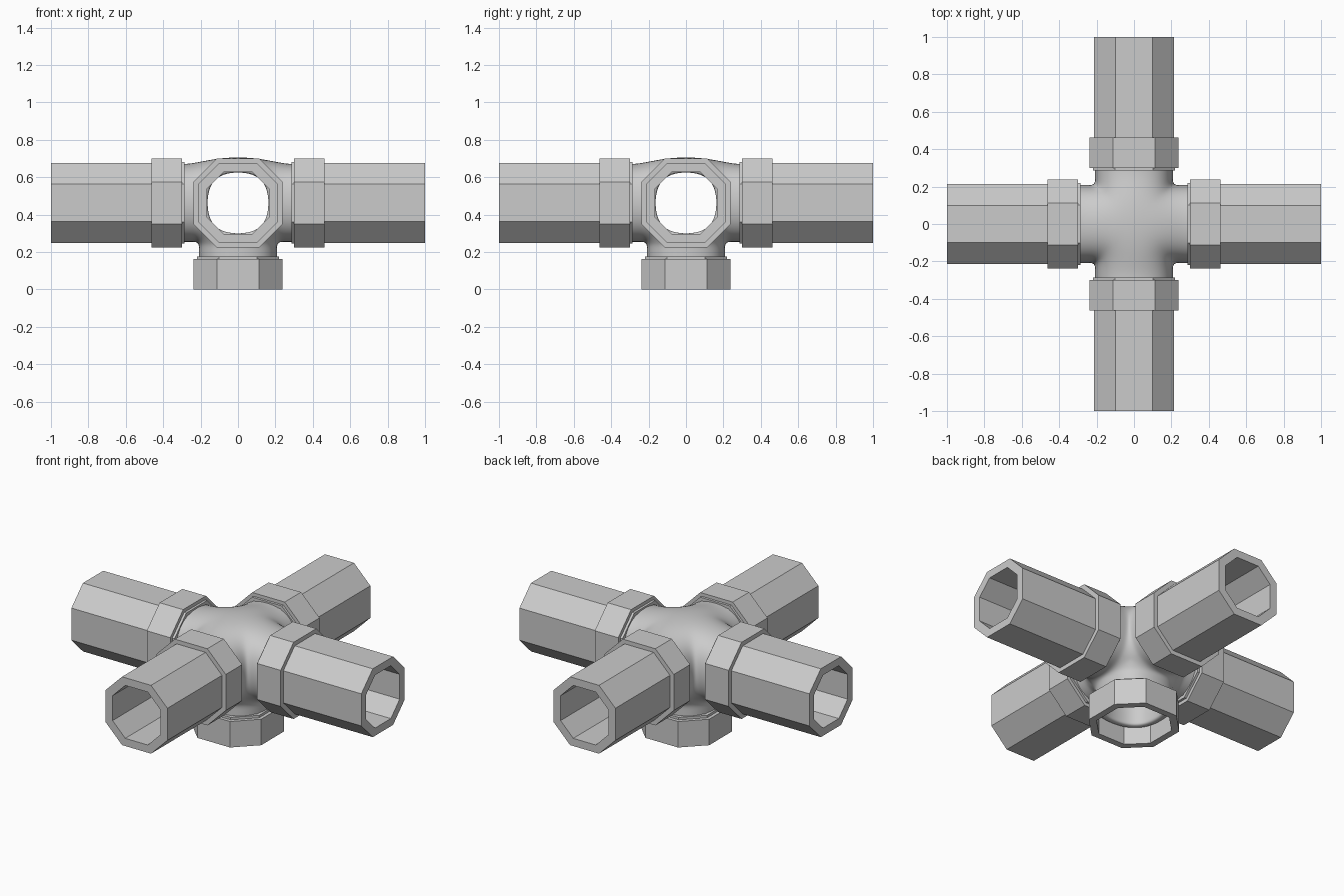
import bpy, bmesh
from mathutils import Vector

if "Cube" in bpy.data.objects:
    bpy.data.objects.remove(bpy.data.objects["Cube"])

CENTRE = Vector((0, 0, 0.462))
FLAT = 0.47          # half side length of the octagon relative to its half width
ARMS = {"right": Vector((1, 0, 0)), "left": Vector((-1, 0, 0)),
        "back": Vector((0, 1, 0)), "front": Vector((0, -1, 0)),
        "bottom": Vector((0, 0, -1))}


def octagon(r, f=FLAT):
    b = r * f
    return [(r, -b), (r, b), (b, r), (-b, r), (-r, b), (-r, -b), (-b, -r), (b, -r)]


def frame(d):
    u = Vector((0, 1, 0)) if abs(d.x) > 0.5 else Vector((1, 0, 0))
    return u, d.cross(u)


def finish(name, bm):
    bmesh.ops.remove_doubles(bm, verts=bm.verts, dist=1e-4)
    bmesh.ops.recalc_face_normals(bm, faces=bm.faces)
    mesh = bpy.data.meshes.new(name)
    bm.to_mesh(mesh)
    bm.free()
    obj = bpy.data.objects.new(name, mesh)
    obj.location = CENTRE
    bpy.context.collection.objects.link(obj)
    return obj


def octagonal_ring(name, d, profile):
    """Sweep a closed (distance, half width) profile around an octagon."""
    bm = bmesh.new()
    u, v = frame(d)
    rings = [[bm.verts.new(d * dist + u * p + v * q) for p, q in octagon(r)]
             for dist, r in profile]
    for i, ring in enumerate(rings):
        nxt = rings[(i + 1) % len(rings)]
        for k in range(8):
            j = (k + 1) % 8
            bm.faces.new((ring[k], ring[j], nxt[j], nxt[k]))
    return finish(name, bm)


# collars on all five arms, pipes on the four horizontal ones
for side, d in ARMS.items():
    octagonal_ring(side + "_collar", d, [(0.285, 0.218), (0.3, 0.218), (0.3, 0.239),
                                         (0.462, 0.239), (0.462, 0.198), (0.285, 0.198)])
    if side != "bottom":
        octagonal_ring(side + "_pipe", d, [(0.35, 0.213), (1, 0.213), (1, 0.165), (0.35, 0.165)])

# hub cage: octagonal arms meeting along mitred seams
A, B = 0.212, 0.106
T = (A + B) / 2
UP = Vector((0, 0, 1))
bm = bmesh.new()
for d in ARMS.values():
    u, v = frame(d)
    section = octagon(A, B / A)
    seam = []
    for p, q in section:
        side = u * p if abs(p) > abs(q) else v * q
        depth = B if side.dot(UP) > A - 0.01 else A
        seam.append(d * depth + u * p + v * q)
    rings = [[d * x + u * p + v * q for p, q in section] for x in (0.25, 0.33, 0.36)]
    for k in range(8):
        j = (k + 1) % 8
        first = [seam[k]]
        (p, q), (s, t) = section[k], section[j]
        if abs(p) != abs(s):     # diagonal strip, reaching a three-arm corner below
            corner = d * T + u * (p + s) / 2 + v * (q + t) / 2
            if corner.z < 0:
                first.append(corner)
        first += [seam[j], rings[0][j], rings[0][k]]
        bm.faces.new([bm.verts.new(c) for c in first])
        for lo, hi in zip(rings, rings[1:]):
            bm.faces.new([bm.verts.new(c) for c in (lo[k], lo[j], hi[j], hi[k])])
bm.faces.new([bm.verts.new(c) for c in ((B, B, A), (-B, B, A), (-B, -B, A), (B, -B, A))])

# slightly domed top
for vert in bm.verts:
    if vert.co.z > A - 0.001 and max(abs(vert.co.x), abs(vert.co.y)) < B + 0.001:
        vert.co.z += 0.035
hub = finish("hub", bm)
wall = hub.modifiers.new("wall", 'SOLIDIFY')
wall.thickness = 0.05
wall.offset = -1
smooth = hub.modifiers.new("smooth", 'SUBSURF')
smooth.levels = smooth.render_levels = 3
for poly in hub.data.polygons:
    poly.use_smooth = True
